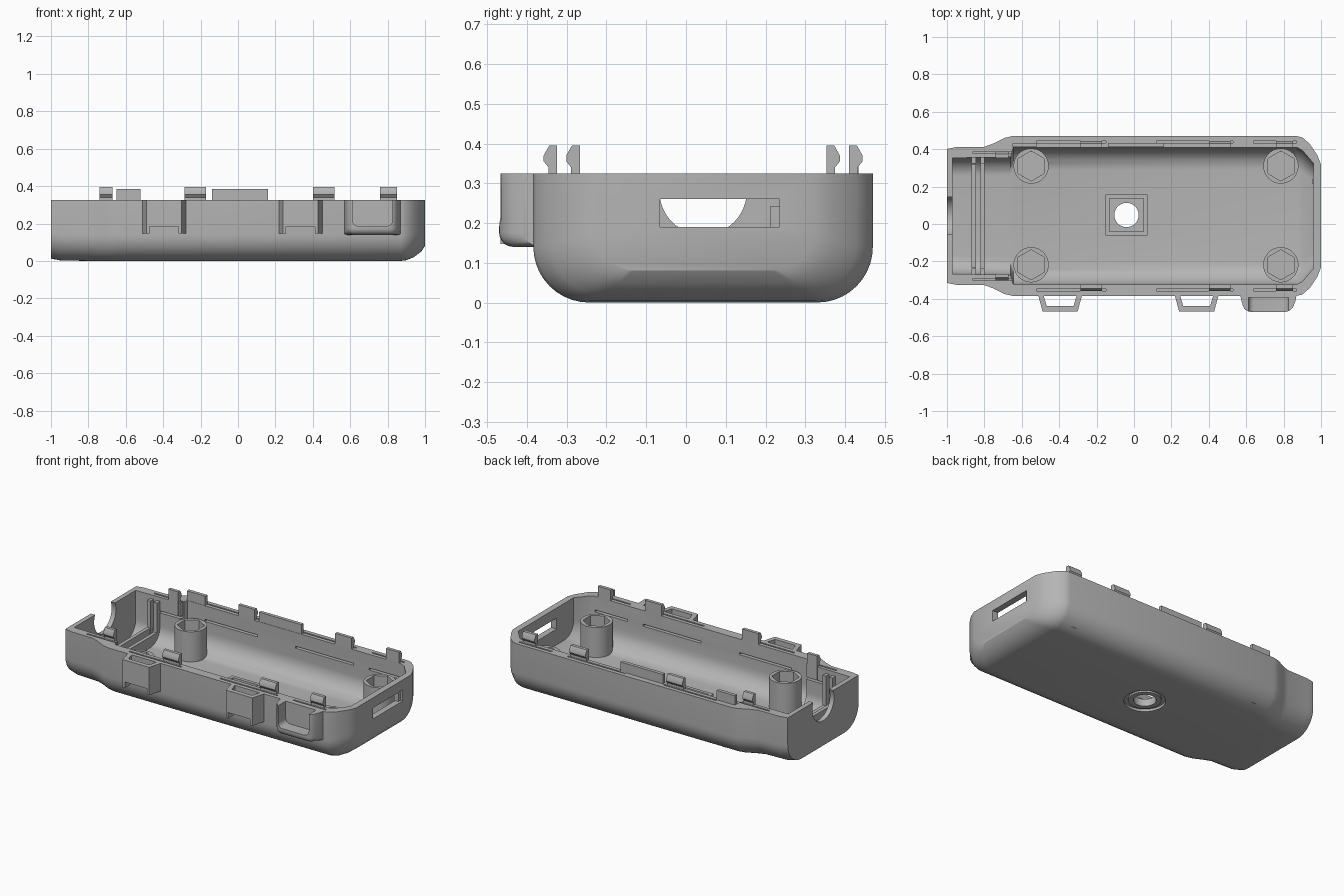
import bpy, bmesh, math
from mathutils import Matrix

cube = bpy.data.objects.get("Cube")
if cube:
    bpy.data.objects.remove(cube, do_unlink=True)

grey = bpy.data.materials.new("grey plastic")
grey.use_nodes = True
grey.diffuse_color = (0.46, 0.46, 0.46, 1)
grey.node_tree.nodes["Principled BSDF"].inputs["Base Color"].default_value = (0.46, 0.46, 0.46, 1)

CY = 0.043      # centre line of the tray
RIM = 0.325     # rim height


def make(name, bm):
    bmesh.ops.recalc_face_normals(bm, faces=bm.faces)
    mesh = bpy.data.meshes.new(name)
    bm.to_mesh(mesh)
    bm.free()
    mesh.materials.append(grey)
    ob = bpy.data.objects.new(name, mesh)
    bpy.context.collection.objects.link(ob)
    return ob


def loft(name, rings):
    bm = bmesh.new()
    loops = [[bm.verts.new(p) for p in ring] for ring in rings]
    n = len(loops[0])
    for a, b in zip(loops, loops[1:]):
        for i in range(n):
            bm.faces.new((a[i], a[(i + 1) % n], b[(i + 1) % n], b[i]))
    bm.faces.new(loops[0])
    bm.faces.new(loops[-1])
    return make(name, bm)


def tray_ring(x, half, floor, r, top):
    # U-shaped section with rounded lower corners
    right = [(half, top)]
    for i in range(11):
        a = math.pi / 2 * i / 10
        right.append((half - r + r * math.cos(a), floor + r - r * math.sin(a)))
    left = [(-y, z) for y, z in reversed(right)]
    return [(x, CY + y, z) for y, z in right + left]


def box(name, x0, x1, y0, y1, z0, z1):
    bm = bmesh.new()
    bmesh.ops.create_cube(bm, size=1)
    for v in bm.verts:
        v.co = ((x0 + x1) / 2 + v.co.x * (x1 - x0), (y0 + y1) / 2 + v.co.y * (y1 - y0),
                (z0 + z1) / 2 + v.co.z * (z1 - z0))
    return make(name, bm)


def rod(name, x, y, z0, z1, r, sides=48, r_top=None):
    bm = bmesh.new()
    bmesh.ops.create_cone(bm, cap_ends=True, segments=sides, radius1=r,
                          radius2=r if r_top is None else r_top, depth=z1 - z0,
                          matrix=Matrix.Translation((x, y, (z0 + z1) / 2)))
    return make(name, bm)


def prism(name, profile, x0, x1):
    # profile in y, z pushed along x
    return loft(name, [[(x, y, z) for y, z in profile] for x in (x0, x1)])


def cut(ob, *cutters):
    bpy.context.view_layer.objects.active = ob
    for c in cutters:
        mod = ob.modifiers.new("cut", "BOOLEAN")
        mod.operation = "DIFFERENCE"
        mod.solver = "EXACT"
        mod.object = c
        bpy.ops.object.modifier_apply(modifier=mod.name)
        bpy.data.objects.remove(c, do_unlink=True)


def round_edges(ob, width, pick):
    bm = bmesh.new()
    bm.from_mesh(ob.data)
    edges = [e for e in bm.edges if pick(e.verts[0].co, e.verts[1].co)]
    bmesh.ops.bevel(bm, geom=edges, offset=width, segments=5, profile=0.5, affect="EDGES")
    bm.to_mesh(ob.data)
    bm.free()


# Tray shell: outer form minus inner form
outer = [(-1, .358, .012, .14), (-.95, .368, .003, .14), (-.8, .37, 0, .14), (-.75, .388, 0, .14),
         (-.69, .418, 0, .14), (-.65, .427, 0, .14), (.87, .427, 0, .14), (.9, .42, .004, .14),
         (.94, .385, .02, .13), (.98, .325, .05, .115), (1, .275, .08, .1)]
inner = [(-.97, .31, .04, .1), (-.66, .315, .04, .1), (-.645, .367, .04, .12),
         (.87, .367, .04, .12), (.9, .35, .05, .12), (.96, .28, .09, .09)]
tray = loft("tray", [tray_ring(*s, RIM) for s in outer])
cut(tray, loft("cavity", [tray_ring(*s, RIM + .1) for s in inner]))

# Floor boss with square nut pocket and mounting hole
boss = box("floor_boss", -.152, .072, -.062, .158, .02, .075)
cut(boss, box("pocket", -.13, .05, -.04, .136, .05, .2), rod("hole", -.04, .048, -.1, .2, .065))
cut(tray, rod("recess", -.04, .048, -.02, .015, .12),
    rod("hole", -.04, .048, -.1, .2, .065))
washer = rod("hole_ring", -.04, .048, .004, .03, .095)
cut(washer, rod("hole", -.04, .048, -.1, .2, .065))

# Slot in the right end with its small catch
cut(tray, box("slot", .9, 1.1, -.065, .235, .19, .26))
box("slot_catch", .955, .985, .213, .24, .188, .243)

# Low partition and side rails near the cable end
parts = [box("partition_front", -.868, -.845, -.235, .32, .03, .13),
         box("partition_back", -.822, -.8, -.27, .355, .03, .11)]
for side in (-1, 1):
    for x in (-.868, -.822):
        y = sorted((CY + side * .28, CY + side * .32))
        box("guide_rail", x, x + .022, *y, .05, .3)


def cable_hole():
    bm = bmesh.new()
    bmesh.ops.create_cone(bm, cap_ends=True, segments=48, radius1=.11, radius2=.11, depth=.35,
                          matrix=Matrix.Translation((-.95, CY, .28)) @ Matrix.Rotation(math.pi / 2, 4, "Y"))
    return make("cable_hole", bm)


for ob in [tray] + parts:
    cut(ob, cable_hole())

# Screw posts with hexagonal pockets
for x in (-.55, .785):
    for y in (-.218, .31):
        post = rod("screw_post", x, y, .02, .232, .094)
        hexagon = rod("hexagon", x, y, .09, .4, .08, 6)
        cut(post, hexagon)

# Snap clips on both long walls, with relief slits in the wall around them
clips = [(-.74, -.67, .31, -.86, -.65), (-.285, -.17, .367, -.52, -.15),
         (.4, .515, .367, .12, .53), (.76, .85, .367, .64, .87)]
for x0, x1, wall, s0, s1 in clips:
    for side in (-1, 1):
        def at(offset):
            return CY + side * (wall + offset)
        hook = [(0, .24), (0, .395), (.02, .395), (.034, .37), (.034, .355),
                (.022, .34), (.022, .24)]
        prism("snap_clip", [(at(o), z) for o, z in hook], x0, x1)
        back = sorted((at(.024), at(.034)))
        under = sorted((at(-.02), at(.028)))
        cut(tray, box("slit", s0, s1, *back, .225, .5),
            box("under_slit", s0, s1, *under, .225, .238))

# Raised tongues on the back rim
for x0, x1, y in ((-.65, -.52, .412), (-.14, .16, .412)):
    box("rim_tongue", x0, x1, y, y + .022, .24, .385)

# Strap loops on the front
for x in (-.395, .335):
    loop = loft("strap_loop", [[(x - .12, -.37, z), (x + .12, -.37, z), (x + .112, -.4, z),
                                (x + .094, -.467, z), (x - .094, -.467, z), (x - .112, -.4, z)]
                               for z in (.147, RIM)])
    cut(loop, loft("opening", [[(x - .088, -.384, z), (x + .088, -.384, z),
                                (x + .072, -.438, z), (x - .072, -.438, z)] for z in (0, .5)]),
        box("lower_gap", x - .078, x + .078, -.6, -.384, 0, .185))

# U-shaped holder on the front, open at the top and front
holder = loft("holder", [[(.565, -.36, z), (.872, -.36, z), (.864, -.41, z), (.84, -.47, z),
                          (.592, -.47, z), (.574, -.41, z)] for z in (.14, RIM)])
round_edges(holder, .035, lambda a, b: max(a.z, b.z) < .15 and max(a.y, b.y) < -.37 or
            min(a.y, b.y) < -.46 and a.y == b.y and a.x == b.x)
pocket = box("pocket", .612, .826, -.6, -.392, .187, .5)
round_edges(pocket, .03, lambda a, b: max(a.z, b.z) < .2 and a.x == b.x)
cut(holder, pocket)

# Smooth curved surfaces, crisp edges
bpy.ops.object.select_all(action="DESELECT")
for ob in bpy.context.collection.objects:
    if ob.type == "MESH" and ob.data.materials and ob.data.materials[0] == grey:
        ob.select_set(True)
        bpy.context.view_layer.objects.active = ob
bpy.ops.object.shade_smooth_by_angle(angle=math.radians(30))
